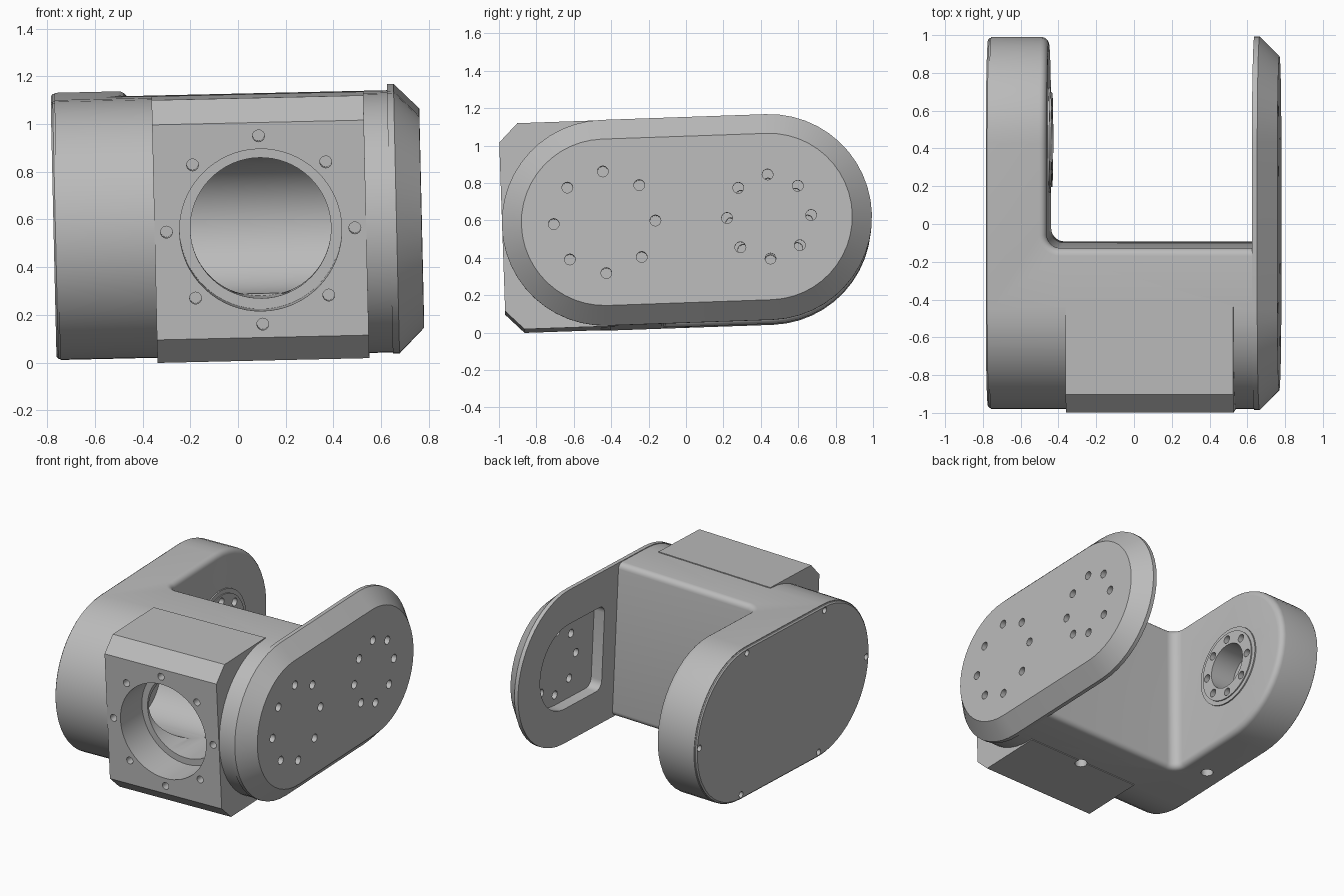
import bpy, bmesh
from math import sin, cos, pi, radians
from mathutils import Matrix

cube = bpy.data.objects.get("Cube")
if cube:
    bpy.data.objects.remove(cube, do_unlink=True)

grey = bpy.data.materials.new("machined_grey")
grey.use_nodes = True
colour = (0.5, 0.5, 0.5, 1)
grey.diffuse_color = colour
grey.node_tree.nodes["Principled BSDF"].inputs["Base Color"].default_value = colour

# Common dimensions: arm pivots, outer radius
PIVOT, RADIUS, Y0 = 0.44, 0.545, 0.005
MAP = {"x": lambda u, v, w: (w, u, v),
       "y": lambda u, v, w: (u, w, v),
       "z": lambda u, v, w: (u, v, w)}


def arc(cu, cv, r, start, end, n):
    angles = [radians(start + (end - start) * i / n) for i in range(n + 1)]
    return [(cu + r * cos(a), cv + r * sin(a)) for a in angles]


def circle(cu, cv, r, n=48):
    return arc(cu, cv, r, 0, 360, n)[:-1]


def stadium(r, n=24):
    return arc(Y0 + PIVOT, 0, r, -90, 90, n) + arc(Y0 - PIVOT, 0, r, 90, 270, n)


def make(name, axis, *solids):
    """Each solid is a list of (outline, position along axis) sections."""
    bm = bmesh.new()
    for sections in solids:
        rings = [[bm.verts.new(MAP[axis](u, v, w)) for u, v in outline]
                 for outline, w in sections]
        for a, b in zip(rings, rings[1:]):
            for i in range(len(a)):
                j = (i + 1) % len(a)
                bm.faces.new((a[i], a[j], b[j], b[i]))
        bm.faces.new(rings[0])
        bm.faces.new(rings[-1])
    bmesh.ops.recalc_face_normals(bm, faces=bm.faces)
    mesh = bpy.data.meshes.new(name)
    bm.to_mesh(mesh)
    bm.free()
    mesh.materials.append(grey)
    obj = bpy.data.objects.new(name, mesh)
    bpy.context.collection.objects.link(obj)
    return obj


def prism(outline, a, b):
    return [(outline, a), (outline, b)]


def bolt_circle(cu, cv, r, hole, a, b, count=8):
    return [prism(circle(cu + r * cos(2 * pi * i / count),
                         cv + r * sin(2 * pi * i / count), hole, 16), a, b)
            for i in range(count)]


def combine(obj, tool, operation="DIFFERENCE"):
    mod = obj.modifiers.new("cut", "BOOLEAN")
    mod.operation, mod.object, mod.solver = operation, tool, "EXACT"
    graph = bpy.context.evaluated_depsgraph_get()
    graph.update()
    result = bpy.data.meshes.new_from_object(obj.evaluated_get(graph))
    obj.modifiers.clear()
    obj.data = result


# L-shaped housing: rounded prism with the rear corner notched away
housing = make("housing", "x", prism(stadium(RADIUS), -0.757, 0.64))
inner_x, rear_y, fillet = -0.45, -0.11, 0.07
notch_outline = ([(inner_x, 1.3)]
                 + arc(inner_x + fillet, rear_y + fillet, fillet, 180, 270, 8)
                 + [(0.9, rear_y), (0.9, 1.3)])
notch = make("notch_cutter", "z", prism(notch_outline, -0.8, 0.8))
combine(housing, notch)

# Round over the rim left by the notch
bm = bmesh.new()
bm.from_mesh(housing.data)
rim = []
for e in bm.edges:
    mid = (e.verts[0].co + e.verts[1].co) / 2
    if (len(e.link_faces) == 2 and e.calc_face_angle() > radians(45)
            and inner_x - 0.02 < mid.x < 0.63 and mid.y > rear_y - 0.02):
        rim.append(e)
bmesh.ops.bevel(bm, geom=rim, offset=0.04, offset_type="OFFSET", segments=5,
                profile=0.5, affect="EDGES", clamp_overlap=True)
bm.to_mesh(housing.data)
bm.free()

# Chamfered front flange block
half, front, ch = 0.551, -0.983, 0.1
block_outline = [(-0.42, -half), (front + ch, -half), (front, -half + ch),
                 (front, half - ch), (front + ch, half), (-0.42, half)]
block = make("front_block", "x", prism(block_outline, -0.35, 0.538))
combine(housing, block, "UNION")

# Raised bearing ring on the arm's inner face
bearing = make("bearing_ring", "x",
               [(circle(Y0 + PIVOT, 0, r), x) for r, x in
                ((0.28, -0.47), (0.28, -0.441), (0.25, -0.441), (0.25, -0.433))])

# Outer cover of the arm
cover = make("arm_cover", "x",
             [(stadium(r), x) for r, x in
              ((0.54, -0.75), (0.54, -0.765), (0.53, -0.773))])

# Chamfered side plate
plate = make("side_plate", "x",
             [(stadium(r), x) for r, x in
              ((0.55, 0.637), (0.55, 0.665), (0.445, 0.77))])

# Cutters for the bores, cavity, pocket and screw holes
bore_x = 0.095
counterbore = make("counterbore_cutter", "y",
                   prism(circle(bore_x, 0, 0.34, 64), -1.2, -0.74))
bore = make("bore_cutter", "y", prism(circle(bore_x, 0, 0.295, 64), -1.2, -PIVOT))
cavity = make("cavity_cutter", "x", prism(circle(-PIVOT, 0, 0.285, 64), -0.5, 0.5))
front_holes = make("front_hole_cutter", "y",
                   *bolt_circle(bore_x, 0, 0.395, 0.025, -1.2, -0.87))
bottom_holes = make("bottom_hole_cutter", "z",
                    prism(circle(bore_x, -PIVOT, 0.04, 20), -0.7, -0.4),
                    prism(circle(-0.63, 0, 0.04, 20), -0.7, -0.4))
bearing_bore = make("bearing_bore_cutter", "x",
                    prism(circle(Y0 + PIVOT, 0, 0.16), -0.62, -0.3))
bearing_holes = make("bearing_hole_cutter", "x",
                     *bolt_circle(Y0 + PIVOT, 0, 0.205, 0.028, -0.55, -0.3))
corner = 0.06
pocket_outline = (arc(Y0 + PIVOT, 0, 0.3, -90, 90, 24)
                  + arc(0.03 + corner, 0.3 - corner, corner, 90, 180, 6)
                  + arc(0.03 + corner, corner - 0.3, corner, 180, 270, 6))
pocket = make("pocket_cutter", "x", prism(pocket_outline, 0.5, 0.72))
plate_holes = make("plate_hole_cutter", "x",
                   *bolt_circle(Y0 + PIVOT, 0, 0.225, 0.029, 0.5, 0.9),
                   *bolt_circle(Y0 - PIVOT, 0, 0.272, 0.029, 0.5, 0.9))
spots = [(Y0 + s * PIVOT, t * 0.505) for s in (-1, 1) for t in (-1, 1)]
spots += [(Y0 + s * (PIVOT + 0.505), 0) for s in (-1, 1)]
cover_holes = make("cover_hole_cutter", "x",
                   *[prism(circle(u, v, 0.022, 14), -0.9, -0.73) for u, v in spots])

parts = {housing: (counterbore, bore, cavity, front_holes, bottom_holes,
                   bearing_bore, bearing_holes, cover_holes),
         bearing: (bearing_bore, bearing_holes),
         cover: (cover_holes,),
         plate: (pocket, plate_holes)}
for part, cutters in parts.items():
    for cutter in cutters:
        combine(part, cutter)

# Remove helpers
for obj in (notch, block, counterbore, bore, cavity, front_holes, bottom_holes,
            bearing_bore, bearing_holes, pocket, plate_holes, cover_holes):
    bpy.data.objects.remove(obj, do_unlink=True)

# Slight overall tilt, then smooth the curved faces
tilt = (Matrix.Translation((0, 0, 0.588)) @ Matrix.Rotation(radians(2), 4, "X")
        @ Matrix.Rotation(radians(-1.3), 4, "Y"))
bpy.ops.object.select_all(action="DESELECT")
for part in parts:
    part.data.transform(tilt)
    part.select_set(True)
    bpy.context.view_layer.objects.active = part
bpy.ops.object.shade_smooth_by_angle(angle=radians(30))
